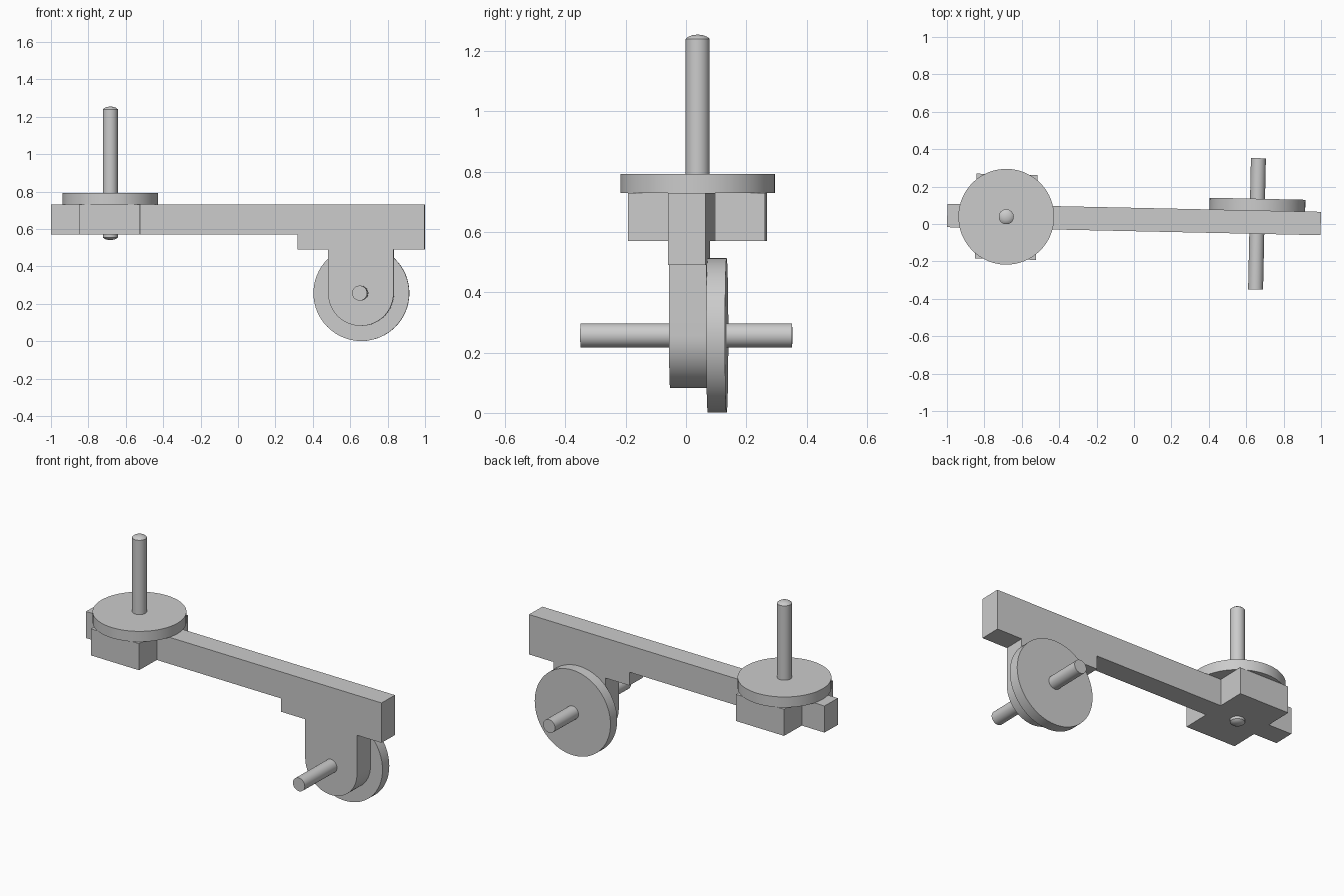
import bpy, bmesh
from math import cos, sin, pi, radians
from mathutils import Matrix

cube = bpy.data.objects.get("Cube")
if cube:
    bpy.data.objects.remove(cube, do_unlink=True)

grey = bpy.data.materials.new("plain grey")
grey.use_nodes = True
COLOUR = (0.6, 0.6, 0.6, 1)
grey.diffuse_color = COLOUR
grey.node_tree.nodes["Principled BSDF"].inputs["Base Color"].default_value = COLOUR

# The whole assembly is turned slightly about z
FRAME = Matrix.Translation((0, 0.024, 0)) @ Matrix.Rotation(radians(-1.23), 4, 'Z')
THICK = 0.0625       # half thickness of the arm
PIVOT = (-0.683, 0)  # upright axle
HUB = (0.658, 0.257) # lower axle, x and z


def finish(name, bm, place=Matrix(), smooth=False):
    bmesh.ops.recalc_face_normals(bm, faces=bm.faces)
    mesh = bpy.data.meshes.new(name)
    bm.to_mesh(mesh)
    bm.free()
    mesh.transform(FRAME @ place)
    mesh.materials.append(grey)
    obj = bpy.data.objects.new(name, mesh)
    bpy.context.collection.objects.link(obj)
    if smooth:
        bpy.ops.object.select_all(action='DESELECT')
        obj.select_set(True)
        bpy.context.view_layer.objects.active = obj
        bpy.ops.object.shade_smooth_by_angle(angle=radians(25))
    return obj


def extrude(name, outline, vector, smooth=False):
    bm = bmesh.new()
    face = bm.faces.new([bm.verts.new(p) for p in outline])
    moved = bmesh.ops.extrude_face_region(bm, geom=[face])["geom"]
    verts = [v for v in moved if isinstance(v, bmesh.types.BMVert)]
    bmesh.ops.translate(bm, verts=verts, vec=vector)
    return finish(name, bm, smooth=smooth)


def lathe(name, profile, place):
    # Revolve (radius, height) points about z, closing the axis ends
    bm = bmesh.new()
    verts = [bm.verts.new((r, 0, h)) for r, h in profile]
    edges = [bm.edges.new(pair) for pair in zip(verts, verts[1:])]
    bmesh.ops.spin(bm, geom=verts + edges, cent=(0, 0, 0), axis=(0, 0, 1),
                   angle=2 * pi, steps=64, use_duplicate=False)
    bmesh.ops.remove_doubles(bm, verts=bm.verts, dist=0.0001)
    return finish(name, bm, place, smooth=True)


def disc(radius, low, high):
    return [(0, low), (radius, low), (radius, high), (0, high)]


# Stepped arm with a round-ended lug
lug = 0.175
arc = [(HUB[0] + lug * cos(a), HUB[1] + lug * sin(a))
       for a in (-pi * i / 32 for i in range(33))]
side = [(-0.9987, 0.73), (0.9987, 0.73), (0.9987, 0.49), (HUB[0] + lug, 0.49)]
side += arc + [(HUB[0] - lug, 0.49), (0.32, 0.49), (0.32, 0.57), (-0.9987, 0.57)]
extrude("arm", [(x, -THICK, z) for x, z in side], (0, 2 * THICK, 0), smooth=True)

# Cross blocks either side of the arm under the upper disc
for name, s in (("front_block", -1), ("back_block", 1)):
    extrude(name, [(PIVOT[0] + dx, s * y, 0.57) for dx, y in
                   ((-0.163, THICK), (0.163, THICK), (0.163, 0.227), (-0.163, 0.227))],
            (0, 0, 0.16))

# Upper disc and its domed axle
upright = Matrix.Translation((*PIVOT, 0))
lathe("upper_disc", disc(0.256, 0.73, 0.793), upright)
r = 0.04
crown = [(r, 0), (r * 0.8, 0.007), (r * 0.5, 0.012), (0, 0.015)]
axle = [(q, 0.555 - h) for q, h in reversed(crown)] + [(q, 1.24 + h) for q, h in crown]
lathe("upper_axle", axle, upright)

# Rear wheel and its flat-ended axle, both along y
level = Matrix.Translation((HUB[0], 0, HUB[1])) @ Matrix.Rotation(radians(-90), 4, 'X')
lathe("lower_wheel", disc(0.256, THICK, 0.125), level)
lathe("lower_axle", disc(r, -0.36, 0.342), level)
